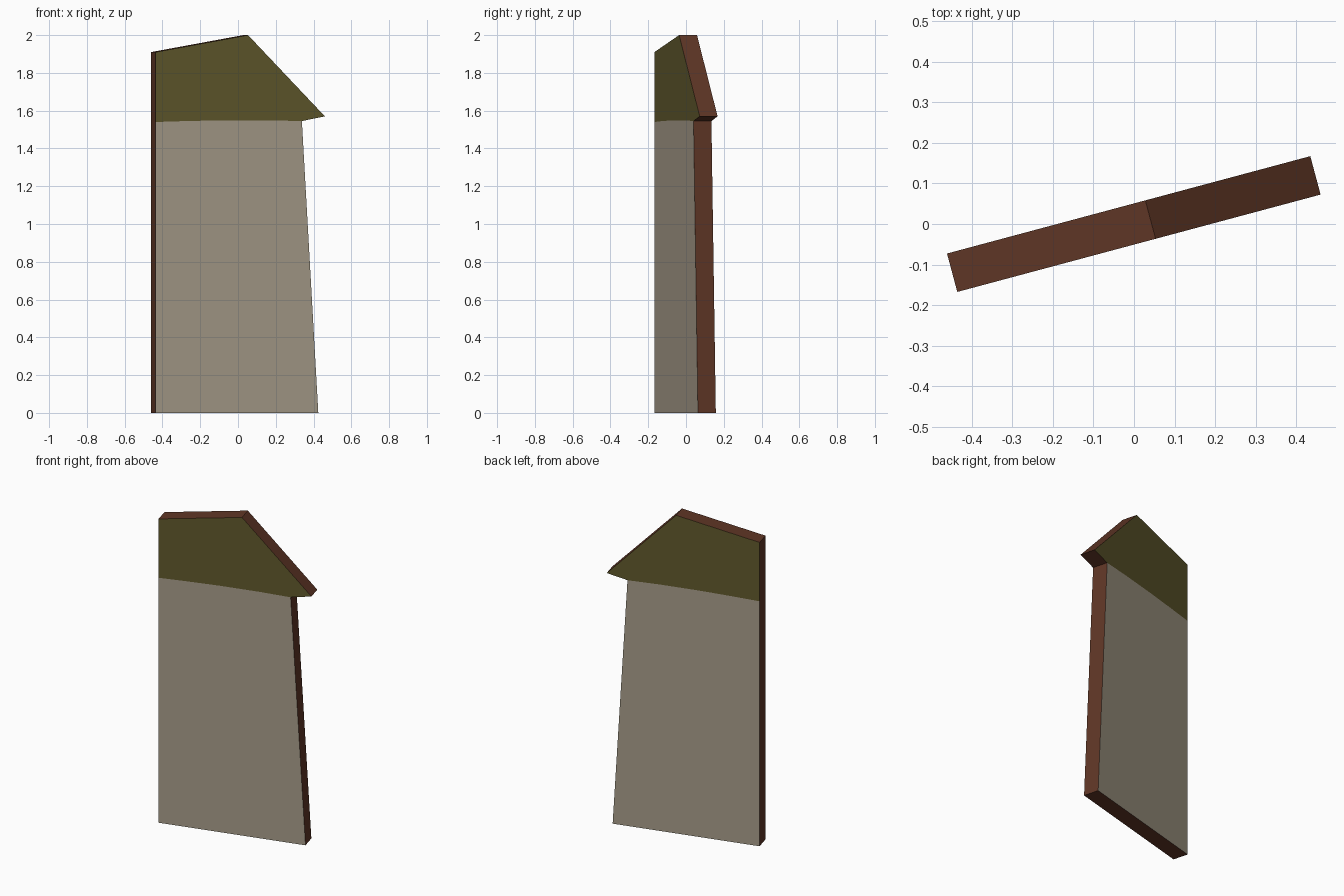
import bpy, bmesh, math

if "Cube" in bpy.data.objects:
    bpy.data.objects.remove(bpy.data.objects["Cube"])

HALF = 0.049                  # half the slab thickness
TURN = math.radians(15)       # the slab is turned about z


def material(name, rgb):
    m = bpy.data.materials.new(name)
    m.diffuse_color = (*rgb, 1)
    m.use_nodes = True
    m.node_tree.nodes["Principled BSDF"].inputs["Base Color"].default_value = m.diffuse_color
    return m


beige = material("beige_wall", (0.38, 0.33, 0.25))
olive = material("olive_roof", (0.118, 0.098, 0.025))
brown = material("brown_edge", (0.115, 0.037, 0.019))


def slab(name, outline, face_mat, seam):
    """Upright plate from an (x, z) outline; edges between two seam points stay open."""
    bm = bmesh.new()
    front = [bm.verts.new((x, -HALF, z)) for x, z in outline]
    back = [bm.verts.new((x, HALF, z)) for x, z in outline]
    bm.faces.new(front)
    bm.faces.new(back[::-1])
    n = len(outline)
    for i in range(n):
        j = (i + 1) % n
        if outline[i] in seam and outline[j] in seam:
            continue
        bm.faces.new((front[j], front[i], back[i], back[j])).material_index = 1
    me = bpy.data.meshes.new(name)
    bm.to_mesh(me)
    bm.free()
    me.materials.append(face_mat)
    me.materials.append(brown)
    ob = bpy.data.objects.new(name, me)
    ob.rotation_euler.z = TURN
    bpy.context.collection.objects.link(ob)


# slightly bowed line where wall meets roof, left to right
seam = [(-0.464, 1.54), (-0.3, 1.545), (-0.1, 1.549), (0.15, 1.549), (0.337, 1.545)]

# tapered wall
slab("wall", [(-0.464, 0), (0.427, 0)] + seam[::-1], beige, seam)
# roof with eave tip, peak and cut left side
slab("roof", seam + [(0.463, 1.57), (0.042, 2.0), (-0.464, 1.91)], olive, seam)
